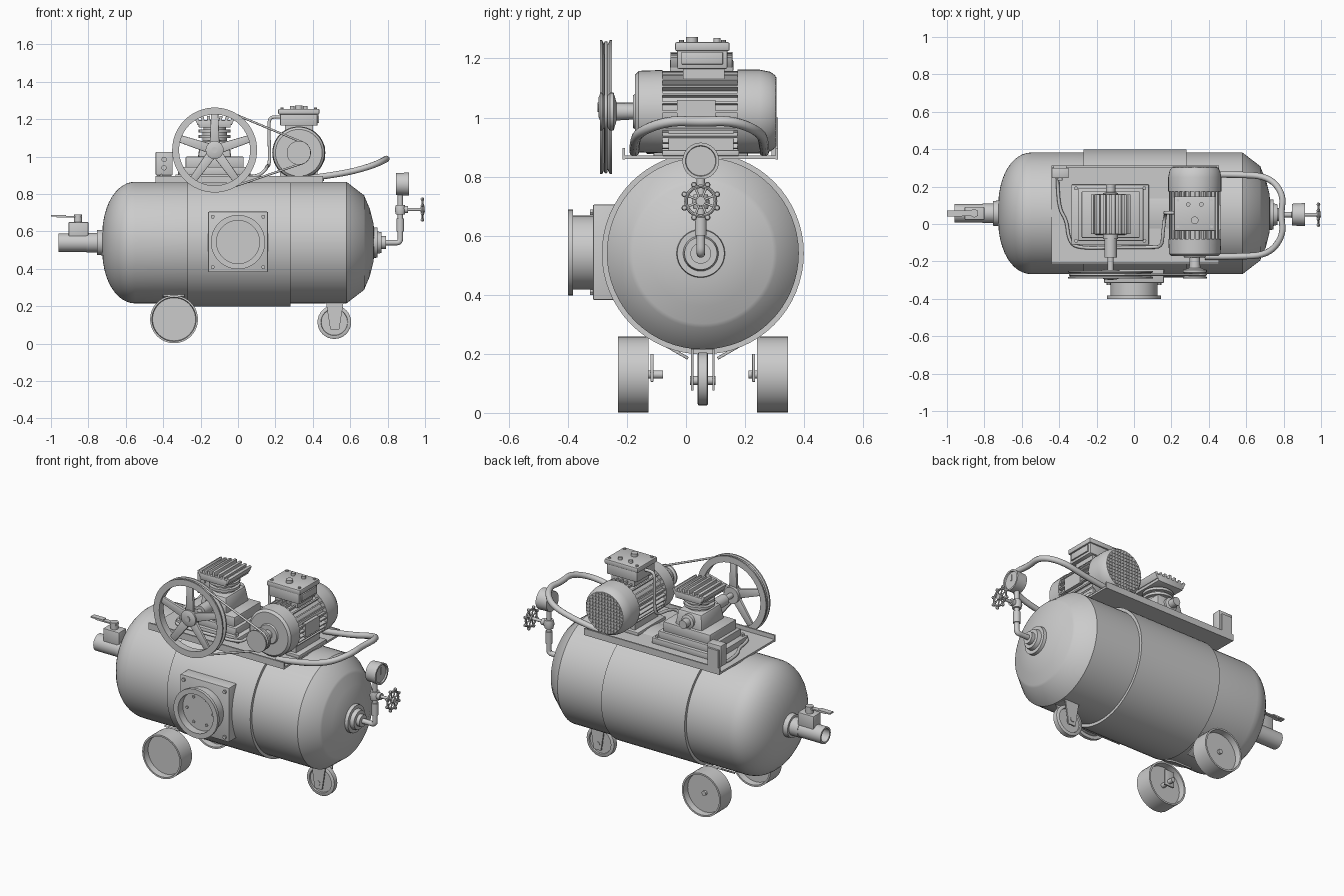
import bpy, bmesh, math
from mathutils import Vector, Matrix

CY, CZ = 0.057, 0.54          # tank axis
FX, FZ = -0.125, 1.035        # flywheel axis
MX, MZ = 0.325, 1.02          # motor axis


def finish(name, bm, at=(0, 0, 0), rot=(0, 0, 0), angle=35):
    bmesh.ops.recalc_face_normals(bm, faces=bm.faces)
    me = bpy.data.meshes.new(name)
    bm.to_mesh(me)
    bm.free()
    ob = bpy.data.objects.new(name, me)
    bpy.context.collection.objects.link(ob)
    ob.location, ob.rotation_euler = at, rot
    bpy.ops.object.select_all(action='DESELECT')
    ob.select_set(True)
    bpy.context.view_layer.objects.active = ob
    bpy.ops.object.shade_smooth_by_angle(angle=math.radians(angle))
    return ob


def lathe(name, prof, axis, at, n=32, closed=False):
    """Revolve (distance along axis, radius) points around an axis."""
    bm = bmesh.new()
    rings = []
    for t, r in prof:
        ring = []
        for i in range(n):
            a = 2 * math.pi * i / n
            u, v = r * math.cos(a), r * math.sin(a)
            ring.append(bm.verts.new({'X': (t, u, v), 'Y': (u, t, v), 'Z': (u, v, t)}[axis]))
        rings.append(ring)
    pairs = list(zip(rings, rings[1:])) + ([(rings[-1], rings[0])] if closed else [])
    for p, q in pairs:
        for i in range(n):
            j = (i + 1) % n
            bm.faces.new((p[i], p[j], q[j], q[i]))
    bmesh.ops.remove_doubles(bm, verts=bm.verts, dist=1e-5)
    return finish(name, bm, at)


def cyl(name, axis, at, t0, t1, r, n=24):
    return lathe(name, [(t0, 0), (t0, r), (t1, r), (t1, 0)], axis, at, n)


def box(name, lo, hi, bevel=0.0, at=(0, 0, 0), rot=(0, 0, 0), taper=1.0):
    """Box between two corners; taper scales the top in x and y."""
    lo, hi = Vector(lo), Vector(hi)
    bm = bmesh.new()
    bmesh.ops.create_cube(bm, size=1)
    for v in bm.verts:
        k = taper if v.co.z > 0 else 1
        v.co = (lo + hi) / 2 + Vector((v.co.x * (hi.x - lo.x) * k, v.co.y * (hi.y - lo.y) * k, v.co.z * (hi.z - lo.z)))
    if bevel:
        bmesh.ops.bevel(bm, geom=bm.edges[:], offset=bevel, segments=2, affect='EDGES', profile=0.5)
    return finish(name, bm, at, rot)


def tube(name, pts, r, cyclic=False, smooth=True):
    cu = bpy.data.curves.new(name, 'CURVE')
    cu.dimensions, cu.bevel_depth, cu.bevel_resolution = '3D', r, 3
    cu.use_fill_caps, cu.resolution_u = True, 6
    sp = cu.splines.new('NURBS' if smooth else 'POLY')
    sp.points.add(len(pts) - 1)
    for p, c in zip(sp.points, pts):
        p.co = (*c, 1)
    sp.use_cyclic_u = cyclic
    if smooth:
        sp.order_u, sp.use_endpoint_u = 3, True
    ob = bpy.data.objects.new(name, cu)
    bpy.context.collection.objects.link(ob)
    return ob


# --- Tank: domed left end, coned right end, wide middle band
dome = [(-0.55 - 0.178 * math.sin(a), 0.325 * math.cos(a) ** 0.85)
        for a in [math.radians(90 - 7.5 * i) for i in range(13)]]
dome[0] = (-0.728, 0)
lathe("tank", dome + [(-0.27, 0.325), (-0.27, 0.342), (0.28, 0.342), (0.28, 0.325), (0.58, 0.325),
      (0.675, 0.252), (0.68, 0.238), (0.705, 0.18), (0.725, 0.1), (0.732, 0)], 'X', (0, CY, CZ), 64)

# --- Left outlet: flange, open pipe and lever valve
lathe("outlet_flange", [(-0.70, 0), (-0.70, 0.07), (-0.755, 0.066), (-0.755, 0.052), (-0.81, 0.052), (-0.81, 0)], 'X', (0, CY, CZ))
lathe("outlet_pipe", [(-0.79, 0), (-0.79, 0.049), (-0.96, 0.049), (-0.96, 0.038), (-0.83, 0.038), (-0.83, 0)], 'X', (0, CY, CZ))
box("valve_block", (-0.905, CY - 0.035, 0.56), (-0.80, CY + 0.035, 0.65), 0.004)
cyl("valve_stem", 'Z', (-0.855, CY, 0), 0.64, 0.69, 0.022, 12)
box("valve_lever", (-0.97, CY - 0.014, 0.675), (-0.835, CY + 0.014, 0.683))
box("valve_lever_grip", (-1.0, CY - 0.016, 0.68), (-0.92, CY + 0.016, 0.688))

# --- Right fitting: stepped flange, elbow, valve, gauge, handwheel
PX, PY = 0.868, 0.05
lathe("gauge_flange", [(0.70, 0), (0.70, 0.085), (0.745, 0.08), (0.745, 0.06), (0.768, 0.055),
      (0.768, 0.035), (0.79, 0.035), (0.79, 0)], 'X', (0, PY, CZ))
tube("gauge_elbow", [(0.78, PY, CZ), (0.83, PY, CZ), (PX, PY, CZ), (PX, PY, 0.58), (PX, PY, 0.66)], 0.015)
lathe("gauge_riser", [(0.60, 0), (0.60, 0.02), (0.67, 0.02), (0.67, 0.014), (0.69, 0.014), (0.69, 0.024), (0.715, 0.03),
      (0.74, 0.024), (0.74, 0.014), (0.80, 0.014), (0.80, 0)], 'Z', (PX, PY, 0), 20)
lathe("pressure_gauge", [(0.845, 0), (0.845, 0.058), (0.913, 0.062), (0.913, 0.052), (0.905, 0.05), (0.905, 0)], 'X', (0, PY, 0.853))
box("gauge_needle", (0.904, PY - 0.003, 0.85), (0.909, PY + 0.003, 0.888))
lathe("handwheel_stem", [(0.86, 0), (0.86, 0.02), (0.91, 0.02), (0.91, 0.009), (0.975, 0.009), (0.975, 0.016),
      (1.0, 0.016), (1.0, 0)], 'X', (0, PY, 0.717), 16)
lathe("handwheel_rim", [(0.986 + 0.006 * math.cos(k * math.pi / 4), 0.05 + 0.006 * math.sin(k * math.pi / 4))
      for k in range(8)], 'X', (0, PY, 0.717), 32, True)
for k in range(8):
    a = k * math.pi / 4 + math.pi / 8
    d = Vector((0, math.cos(a), math.sin(a)))
    c = Vector((0.986, PY, 0.717))
    tube("handwheel_spoke", [c, c + d * 0.06], 0.004, smooth=False)
    p = c + d * 0.06
    lathe("handwheel_knob", [(-0.01, 0), (-0.007, 0.007), (0, 0.01), (0.007, 0.007), (0.01, 0)], 'X', p, 10)

# --- Front inspection port on a square plate
box("port_plate", (-0.16, -0.315, 0.383), (0.16, -0.2, 0.705), 0.004)
lathe("port_neck", [(-0.355, 0), (-0.355, 0.115), (-0.40, 0.115), (-0.40, 0.145), (-0.382, 0.145),
      (-0.382, 0.125), (-0.29, 0.125), (-0.29, 0)], 'Y', (0, 0, CZ + 0.003), 48)
for sx in (-1, 1):
    for sz in (-1, 1):
        cyl("plate_bolt", 'Y', (sx * 0.135, 0, 0.544 + sz * 0.135), -0.325, -0.31, 0.011, 6)
for k in range(6):
    a = k * math.pi / 3
    cyl("port_bolt", 'Y', (0.085 * math.cos(a), 0, 0.543 + 0.085 * math.sin(a)), -0.362, -0.35, 0.008, 6)

# --- Rear wheels with brackets, front caster with fork
for s in (-1, 1):
    yc = CY + s * 0.236
    lathe("rear_wheel", [(-0.015, 0), (-0.015, 0.115), (-0.052, 0.118), (-0.052, 0.128), (0.052, 0.128),
          (0.052, 0.118), (0.015, 0.115), (0.015, 0)], 'Y', (-0.342, yc, 0.13), 40)
    cyl("rear_axle", 'Y', (-0.342, CY + s * 0.2, 0.13), -0.045, 0.065, 0.014, 12)
    y = CY + s * 0.172
    box("rear_bracket", (-0.375, y - 0.005, 0.105), (-0.31, y + 0.005, 0.2), 0.002)
    box("rear_bracket_arm", (-0.40, -0.005, -0.075), (-0.285, 0.005, 0.075), 0.002,
        (0, CY + s * 0.115, 0.222), (s * math.radians(-60), 0, 0))
    box("caster_fork", (0.475 - 0.005, CY + s * 0.036 - 0.004, 0.075), (0.565, CY + s * 0.036 + 0.004, 0.225), 0,
        ).scale = (1, 1, 1)
    # narrow the lower end of the fork plate
    for v in bpy.context.object.data.vertices:
        if v.co.z < 0.1:
            v.co.x = 0.517 + (v.co.x - 0.517) * 0.5
lathe("caster_wheel", [(-0.01, 0), (-0.01, 0.07), (-0.018, 0.072), (-0.018, 0.084), (-0.014, 0.09), (0.014, 0.09),
      (0.018, 0.084), (0.018, 0.072), (0.01, 0.07), (0.01, 0)], 'Y', (0.515, CY, 0.115), 32)
cyl("caster_axle", 'Y', (0.515, CY, 0.11), -0.043, 0.043, 0.015, 12)
box("caster_mount", (0.465, CY - 0.04, 0.215), (0.57, CY + 0.04, 0.235))

# --- Machine tray on top, with lips, and tubular push handle
box("tray", (-0.44, -0.21, 0.86), (0.455, 0.305, 0.872))
for y in (-0.215, 0.303):
    box("tray_lip", (-0.44, y, 0.858), (0.455, y + 0.009, 0.897))
tube("push_handle", [(0.38, 0.265, 0.885), (0.55, 0.265, 0.905), (0.72, 0.255, 0.95), (0.80, 0.16, 0.99), (0.785, 0.05, 0.985),
     (0.80, -0.06, 0.99), (0.72, -0.165, 0.95), (0.55, -0.175, 0.905), (0.38, -0.175, 0.885)], 0.017)

# --- Pump: stepped base, crankcase, neck rings and finned head
box("pump_base", (-0.335, -0.11, 0.87), (0.08, 0.21, 0.905), 0.004)
box("pump_step", (-0.30, -0.09, 0.90), (0.05, 0.19, 0.945), 0.004)
box("pump_sump", (-0.28, -0.075, 0.94), (0.03, 0.175, 1.0), 0.006)
box("crankcase", (-0.215, -0.06, 0.99), (-0.035, 0.16, 1.085), 0.012, taper=0.85)
lathe("pump_neck", [(1.07, 0), (1.07, 0.065), (1.10, 0.065), (1.10, 0.085), (1.115, 0.085), (1.115, 0.065), (1.13, 0.065),
      (1.13, 0.085), (1.145, 0.085), (1.145, 0.06), (1.17, 0.06), (1.17, 0)], 'Z', (FX, CY - 0.005, 0), 32)
box("pump_head", (FX - 0.085, -0.055, 1.155), (FX + 0.085, 0.16, 1.195), 0.004)
for k in range(-3, 4):
    box("head_fin", (-0.008, -0.105, 0), (0.008, 0.105, 0.05 - 0.004 * abs(k)), 0.002,
        (FX + k * 0.028, CY - 0.005, 1.172), (0, math.radians(k * 8), 0))
lathe("crank_bearing", [(0.15, 0), (0.15, 0.04), (-0.08, 0.04), (-0.08, 0.033), (-0.18, 0.033), (-0.18, 0.016),
      (-0.30, 0.016), (-0.30, 0)], 'Y', (FX, 0, FZ), 24)
lathe("rear_bearing_cap", [(0.13, 0), (0.13, 0.04), (0.165, 0.04), (0.17, 0.025), (0.21, 0.025), (0.21, 0)], 'Y', (FX, 0, FZ), 20)
for sx in (-0.31, 0.055):
    for y in (-0.09, 0.19):
        cyl("base_bolt", 'Z', (sx, y, 0), 0.9, 0.918, 0.011, 6)

# --- Flywheel with five spokes, motor pulley, belt
lathe("flywheel_rim", [(-0.292, 0.19), (-0.292, 0.227), (-0.284, 0.227), (-0.277, 0.212), (-0.265, 0.212),
      (-0.258, 0.227), (-0.25, 0.227), (-0.25, 0.19)], 'Y', (FX, 0, FZ), 64, True)
lathe("flywheel_hub", [(-0.297, 0), (-0.297, 0.03), (-0.29, 0.048), (-0.245, 0.048), (-0.245, 0)], 'Y', (FX, 0, FZ))
for k in range(5):
    box("flywheel_spoke", (-0.026, -0.281, 0.03), (0.026, -0.261, 0.198), 0.004, (FX, 0, FZ),
        (0, k * math.tau / 5, 0), 0.75)
lathe("motor_pulley", [(-0.292, 0), (-0.292, 0.064), (-0.284, 0.064), (-0.276, 0.053), (-0.266, 0.053), (-0.258, 0.064),
      (-0.245, 0.064), (-0.235, 0.03), (-0.15, 0.025), (-0.15, 0)], 'Y', (MX, 0, MZ))
dx, dz = MX - FX, MZ - FZ
base, phi = math.atan2(dz, dx), math.acos((0.218 - 0.059) / math.hypot(dx, dz))
belt = []
for cx, cz, r, a0, a1, n in ((FX, FZ, 0.218, phi, math.tau - phi, 36), (MX, MZ, 0.059, -phi, phi, 16)):
    for i in range(n + 1):
        a = base + a0 + (a1 - a0) * i / n
        belt.append((cx + r * math.cos(a), -0.271, cz + r * math.sin(a)))
tube("drive_belt", belt, 0.006, True, False)

# --- Motor: bell, finned body, rear fan cowl with grille
lathe("motor_front_bell", [(-0.18, 0), (-0.18, 0.055), (-0.172, 0.06), (-0.172, 0.125), (-0.16, 0.138), (-0.08, 0.141),
      (-0.08, 0)], 'Y', (MX, 0, MZ), 40)
cyl("motor_body", 'Y', (MX, 0, MZ), -0.09, 0.19, 0.118, 40)
for k in range(28):
    box("motor_fin", (-0.004, -0.085, 0.11), (0.004, 0.182, 0.138), 0, (MX, 0, MZ), (0, k * math.tau / 28, 0))
lathe("fan_cowl", [(0.175, 0), (0.175, 0.142), (0.25, 0.142), (0.285, 0.135), (0.303, 0.122), (0.303, 0)], 'Y', (MX, 0, MZ), 40)
for k in range(-5, 6):
    h = math.sqrt(0.118 ** 2 - (k * 0.02) ** 2)
    box("grille_bar", (k * 0.02 - 0.003, 0.30, -h), (k * 0.02 + 0.003, 0.307, h), 0, (MX, 0, MZ))
    box("grille_bar", (-h, 0.30, k * 0.02 - 0.003), (h, 0.307, k * 0.02 + 0.003), 0, (MX, 0, MZ))
for sx in (-1, 1):
    box("motor_foot", (MX + sx * 0.09 - 0.045, -0.08, 0.87), (MX + sx * 0.09 + 0.045, 0.18, 0.89), 0.003)
    box("motor_foot_web", (MX + sx * 0.08 - 0.02, -0.06, 0.88), (MX + sx * 0.08 + 0.02, 0.16, 0.96))
box("name_plate", (MX + 0.12, -0.03, 0.98), (MX + 0.141, 0.1, 1.06))

# --- Junction box with lid and screws
box("junction_neck", (MX - 0.075, -0.01, 1.13), (MX + 0.075, 0.13, 1.175))
box("junction_box", (MX - 0.1, -0.03, 1.165), (MX + 0.1, 0.14, 1.235), 0.005)
box("junction_lid", (MX - 0.11, -0.037, 1.225), (MX + 0.11, 0.148, 1.255), 0.006)
box("junction_side_panel", (MX + 0.095, -0.015, 1.18), (MX + 0.108, 0.125, 1.22), 0.002)
for sx in (-1, 1):
    cyl("lid_knob", 'Z', (MX + sx * 0.035, 0.105, 0), 1.25, 1.27, 0.012, 12)
    for y in (-0.015, 0.127):
        cyl("lid_screw", 'Z', (MX + sx * 0.09, y, 0), 1.25, 1.262, 0.008, 8)
cyl("lid_plug", 'Z', (MX, 0.02, 0), 1.25, 1.272, 0.02, 16)

# --- Switch box and wiring
box("switch_box", (-0.44, 0.245, 0.90), (-0.35, 0.30, 1.025), 0.004)
box("switch_bracket", (-0.43, 0.29, 0.87), (-0.36, 0.312, 1.0))
for z in (0.94, 0.985):
    cyl("switch_button", 'Y', (-0.395, 0, z), 0.232, 0.25, 0.014, 16)
    cyl("switch_button_back", 'Y', (-0.395, 0, z), 0.295, 0.312, 0.014, 16)
tube("power_cable", [(-0.41, 0.27, 0.91), (-0.41, 0.24, 0.885), (-0.40, 0.08, 0.885), (-0.36, 0.02, 0.885), (-0.35, -0.08, 0.885),
     (-0.31, -0.13, 0.885), (-0.1, -0.125, 0.885), (0.10, -0.125, 0.89), (0.15, -0.12, 0.93), (0.155, -0.04, 0.95),
     (0.165, 0.04, 0.95), (0.17, 0.055, 1.0), (0.165, 0.06, 1.12), (0.165, 0.06, 1.2), (0.19, 0.06, 1.215), (0.24, 0.06, 1.21)], 0.009)
